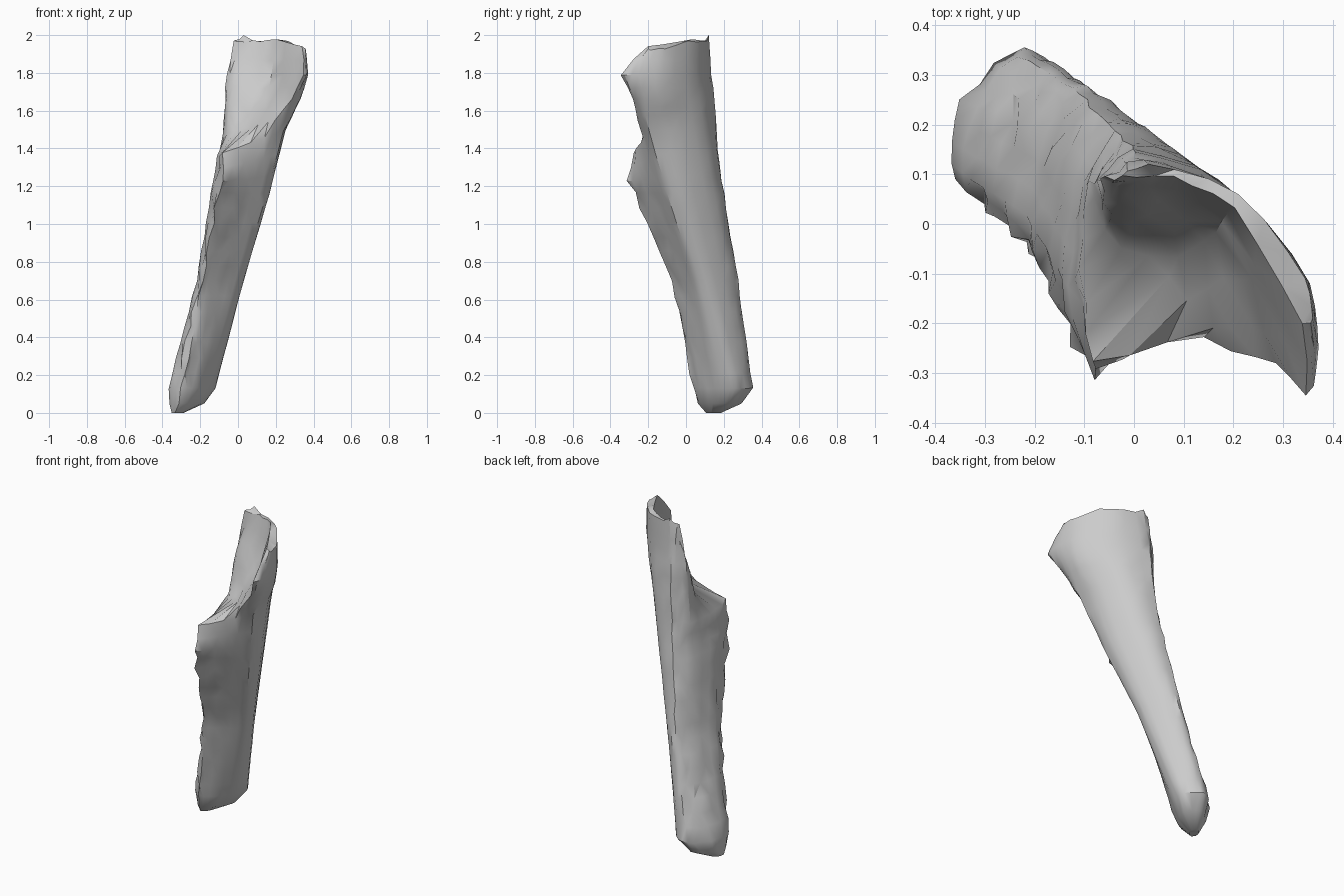
import bpy, bmesh, math, random
from mathutils import Vector

if "Cube" in bpy.data.objects:
    bpy.data.objects.remove(bpy.data.objects["Cube"])

random.seed(4)

# Key cross-sections, eight points each: back edge, outer bulge, right edge, right side,
# front right, front tip, left side, left back edge
KEYS = [
    (0.13, [(-.25, .345), (-.18, .335), (-.12, .26), (-.14, .18), (-.22, .08), (-.3, .035), (-.37, .12), (-.345, .25)]),
    (0.70, [(-.12, .275), (-.04, .235), (.03, .115), (.015, .05), (-.085, -.015), (-.19, -.075), (-.217, .02), (-.18, .18)]),
    (1.24, [(-.04, .188), (.1, .135), (.19, -.03), (.175, -.125), (.05, -.2), (-.09, -.305), (-.13, -.13), (-.11, .08)]),
    (1.42, [(-.02, .168), (.15, .1), (.25, -.07), (.24, -.195), (.14, -.225), (-.075, -.268), (-.108, -.09), (-.09, .08)]),
    (1.51, [(-.01, .16), (.17, .09), (.285, -.1), (.285, -.215), (.2, -.26), (.06, -.1), (-.06, -.01), (-.08, .08)]),
    (1.65, [(.0, .148), (.195, .07), (.325, -.11), (.33, -.22), (.28, -.28), (.135, -.03), (-.045, .02), (-.073, .08)]),
    (1.79, [(.0, .138), (.21, .055), (.355, -.12), (.372, -.25), (.35, -.345), (.18, .005), (-.015, .06), (-.053, .09)]),
    (1.95, [(.03, .12), (.21, .06), (.345, -.11), (.36, -.19), (.34, -.2), (.2, .035), (.08, .095), (-.025, .095)]),
]
SUB = 3                       # extra divisions around each section
CHIPS = {0: .005, 4: .006, 5: .011, 6: .004, 7: .008}   # roughness of the broken edges


def spline(p0, p1, p2, p3, t):
    return 0.5 * (2 * p1 + (p2 - p0) * t + (2 * p0 - 5 * p1 + 4 * p2 - p3) * t * t
                  + (3 * p1 - p0 - 3 * p2 + p3) * t ** 3)


def ring_points(z, pts, rough=1.0):
    """Round a key section and roughen its broken edges."""
    p = [Vector((x, y, z)) for x, y in pts]
    n, out = len(p), []
    tilt = .4 * max(0, 1 - abs(z - 1.43) / .25)        # the ledge slopes up to the right
    for i in range(n):
        for s in range(SUB):
            t = s / SUB
            flat = p[i].lerp(p[(i + 1) % n], t)
            q = spline(p[i - 1], p[i], p[(i + 1) % n], p[(i + 2) % n], t)
            if i > 1:                                  # only the outer skin is fully round
                q = flat.lerp(q, .4)
            a = CHIPS.get(i, .001) * rough
            q += Vector((random.uniform(-a, a), random.uniform(-a, a), random.uniform(-a, a)))
            q.z += tilt * (q.x - .05)
            out.append(q)
    return out


def shrink(pts, f):
    cx, cy = -.345, .13
    return [(cx + (x - cx) * f, cy + (y - cy) * f) for x, y in pts]


# Slanted foot
foot = KEYS[0][1]
rings = [ring_points(0.0, shrink(foot, .25), .0), ring_points(.05, shrink(foot, .74), .3)]

# Shaft, ledge and thin upper blade
for (z0, a), (z1, b) in zip(KEYS, KEYS[1:]):
    steps = max(1, round((z1 - z0) / .08))
    for k in range(steps):
        t = k / steps
        pts = [(p[0] + (q[0] - p[0]) * t, p[1] + (q[1] - p[1]) * t) for p, q in zip(a, b)]
        rings.append(ring_points(z0 + (z1 - z0) * t, pts))

# Ragged top rim, highest at the back edge
rim = ring_points(*KEYS[-1], .4)
for q in rim:
    q.z += .02 - .4 * max(0, q.x - .25) + random.uniform(-.008, .008)
rim[0].z = 2.0
rings.append(rim)

bm = bmesh.new()
loops = [[bm.verts.new(q) for q in r] for r in rings]
n = len(loops[0])
for lo, hi in zip(loops, loops[1:]):
    for i in range(n):
        j = (i + 1) % n
        bm.faces.new((lo[i], lo[j], hi[j], hi[i]))
bm.faces.new(loops[0])
bm.faces.new(loops[-1])
bmesh.ops.triangulate(bm, faces=bm.faces[:])
bmesh.ops.recalc_face_normals(bm, faces=bm.faces[:])
mesh = bpy.data.meshes.new("shard")
bm.to_mesh(mesh)
bm.free()

shard = bpy.data.objects.new("broken_shard", mesh)
bpy.context.collection.objects.link(shard)
grey = bpy.data.materials.new("plain_grey")
grey.diffuse_color = (.6, .6, .6, 1)
grey.use_nodes = True
grey.node_tree.nodes["Principled BSDF"].inputs["Base Color"].default_value = grey.diffuse_color
mesh.materials.append(grey)

bpy.context.view_layer.objects.active = shard
shard.select_set(True)
bpy.ops.object.shade_smooth_by_angle(angle=math.radians(35))
